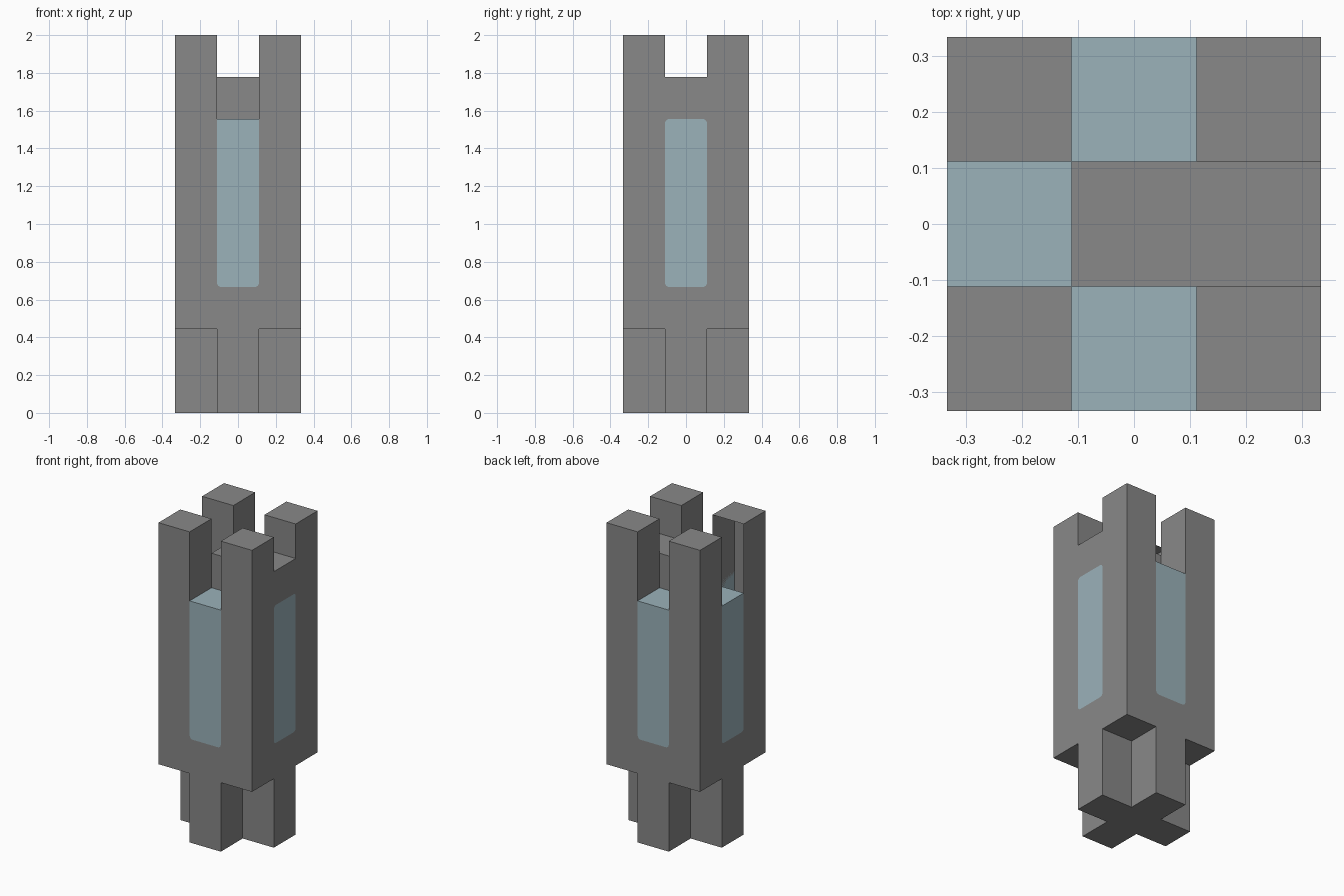
import bpy, bmesh, math
from mathutils import Matrix, Vector

cube = bpy.data.objects.get("Cube")
if cube:
    bpy.data.objects.remove(cube, do_unlink=True)

U = 2 / 9          # one block of the layout grid
H = 1.5 * U        # half the tower width


def material(name, rgb):
    m = bpy.data.materials.new(name)
    m.use_nodes = True
    m.diffuse_color = (*rgb, 1)
    m.node_tree.nodes["Principled BSDF"].inputs["Base Color"].default_value = (*rgb, 1)
    return m


stone = material("grey stone", (0.246, 0.246, 0.246))
glass = material("pale blue glass", (0.328, 0.445, 0.491))


def block(name, lo, hi, mat, turn=0, rounded=None):
    """Box between two corners, turned about z; rounded picks corner heights to round."""
    lo, hi = Vector(lo), Vector(hi)
    bm = bmesh.new()
    bmesh.ops.create_cube(bm, size=1)
    for v in bm.verts:
        v.co = (lo + hi) / 2 + v.co * (hi - lo)
    if rounded:
        edges = [e for e in bm.edges
                 if abs(e.verts[0].co.y - e.verts[1].co.y) > 0.01
                 and any(abs(e.verts[0].co.z - z) < 0.001 for z in rounded)]
        bmesh.ops.bevel(bm, geom=edges, offset=0.022, segments=4, profile=0.5, affect='EDGES')
    bm.transform(Matrix.Rotation(turn, 4, 'Z'))
    mesh = bpy.data.meshes.new(name)
    bm.to_mesh(mesh)
    bm.free()
    mesh.materials.append(mat)
    obj = bpy.data.objects.new(name, mesh)
    bpy.context.collection.objects.link(obj)
    return obj


def cut(target, cutter):
    """Subtract the cutter from the target, then discard it."""
    cutter.hide_render = True
    mod = target.modifiers.new("cut", 'BOOLEAN')
    mod.operation, mod.solver, mod.object = 'DIFFERENCE', 'EXACT', cutter
    with bpy.context.temp_override(object=target, active_object=target):
        bpy.ops.object.modifier_apply(modifier=mod.name)
    bpy.data.objects.remove(cutter, do_unlink=True)


# Tower shaft with the space between battlements open to the roof
tower = block("tower", (-H, -H, 0), (H, H, 9 * U), stone)
cut(tower, block("roof_cutter", (-U / 2, -H - 0.1, 8 * U), (U / 2, H + 0.1, 10 * U), stone))
cut(tower, block("roof_cutter", (-H - 0.1, -U / 2, 8 * U), (H + 0.1, U / 2, 10 * U), stone))

# Corner notches leave a cross-shaped foot
for i in range(4):
    cut(tower, block("foot_cutter", (U / 2, U / 2, -0.1), (H + 0.1, H + 0.1, 2 * U),
                     stone, i * math.pi / 2))

# Windows: the +x one is framed, the others are open above
sill, head = 3 * U, 7 * U
for side, turn in (("front", 0), ("left", 90), ("back", 180), ("right", 270)):
    a = math.radians(turn)
    corners = (sill, head) if side == "left" else (sill,)
    cut(tower, block("window_cutter", (-U / 2, -H - 0.1, sill), (U / 2, -U / 2, head),
                     stone, a, corners))
    if side != "left":
        cut(tower, block("slot_cutter", (-U / 2, -H - 0.1, head - 0.05),
                         (U / 2, -U / 2, 10 * U), stone, a))
    block(side + "_window", (-U / 2, -H, sill), (U / 2, -U / 2, head), glass, a, corners)
